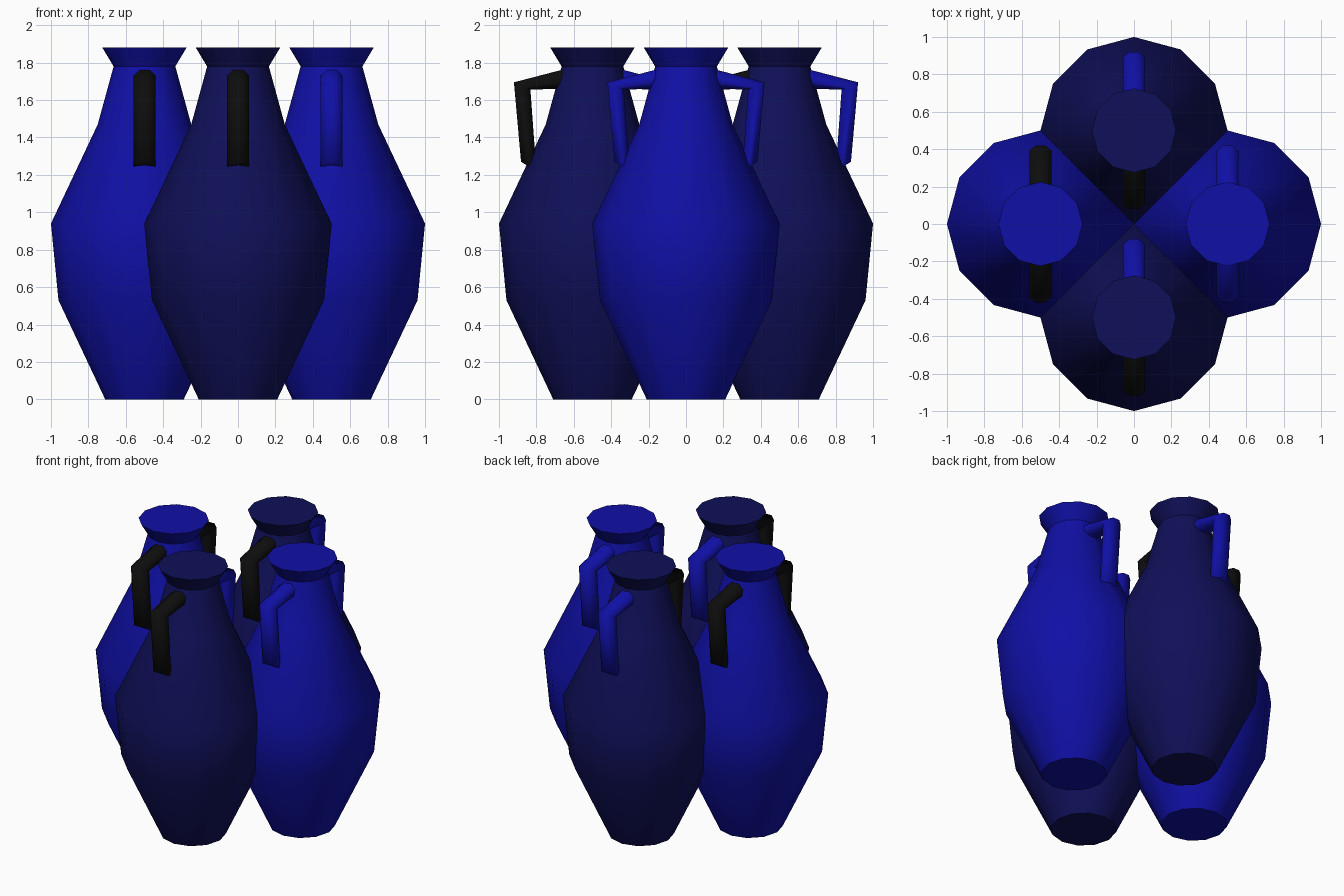
import bpy, bmesh, math
from mathutils import Vector

cube = bpy.data.objects.get("Cube")
if cube:
    bpy.data.objects.remove(cube, do_unlink=True)


def material(name, rgb):
    mat = bpy.data.materials.new(name)
    mat.use_nodes = True
    mat.diffuse_color = (*rgb, 1)
    mat.node_tree.nodes["Principled BSDF"].inputs["Base Color"].default_value = (*rgb, 1)
    return mat


BLUE = material("bright blue", (0.005, 0.005, 0.38))
NAVY = material("dark navy", (0.005, 0.005, 0.1))
BLACK = material("black", (0.004, 0.004, 0.004))


def loft(name, rings, mat, location, smooth_angle):
    """Skin a list of point rings and close both ends."""
    bm = bmesh.new()
    loops = [[bm.verts.new(p) for p in ring] for ring in rings]
    n = len(loops[0])
    for a, b in zip(loops, loops[1:]):
        for i in range(n):
            j = (i + 1) % n
            bm.faces.new((a[i], a[j], b[j], b[i]))
    bm.faces.new(loops[0])
    bm.faces.new(loops[-1])
    bmesh.ops.recalc_face_normals(bm, faces=bm.faces)
    mesh = bpy.data.meshes.new(name)
    bm.to_mesh(mesh)
    bm.free()
    mesh.materials.append(mat)
    obj = bpy.data.objects.new(name, mesh)
    obj.location = location
    bpy.context.collection.objects.link(obj)
    bpy.ops.object.select_all(action='DESELECT')
    obj.select_set(True)
    bpy.context.view_layer.objects.active = obj
    bpy.ops.object.shade_smooth_by_angle(angle=math.radians(smooth_angle))
    return obj


# Jar outline: radius, height
PROFILE = [(0.21, 0), (0.46, 0.53), (0.5, 0.94), (0.25, 1.47), (0.165, 1.78), (0.225, 1.88)]
SIDES = 12


def jar(name, mat, location):
    rings = []
    for r, z in PROFILE:
        angles = [math.tau * i / SIDES for i in range(SIDES)]
        rings.append([(r * math.cos(a), r * math.sin(a), z) for a in angles])
    loft(name, rings, mat, location, 42)


# Handle stations: outer edge and inner edge as distance from jar axis, height
STATIONS = [((0.12, 1.773), (0.12, 1.66)),
            ((0.42, 1.695), (0.332, 1.657)),
            ((0.382, 1.27), (0.30, 1.22))]
HALF_WIDTH = 0.058


def handle(name, mat, location, side):
    flat = math.cos(math.pi / 8)
    rings = []
    for outer, inner in STATIONS:
        outer, inner = Vector(outer), Vector(inner)
        mid, half = (outer + inner) / 2, (outer - inner) / 2
        ring = []
        for i in range(8):
            a = math.tau * (i + 0.5) / 8
            p = mid + half * (math.cos(a) / flat)
            ring.append((HALF_WIDTH * math.sin(a) / flat, side * p.x, p.y))
        rings.append(ring)
    loft(name, rings, mat, location, 65)


# Four overlapping jars: name, position, body, front handle, back handle
JARS = [("front", (0, -0.5, 0), NAVY, BLACK, BLUE),
        ("back", (0, 0.5, 0), NAVY, BLACK, BLUE),
        ("left", (0.5, 0, 0), BLUE, BLUE, BLUE),
        ("right", (-0.5, 0, 0), BLUE, BLACK, BLACK)]

for place, location, body, front, back in JARS:
    jar(place + "_jar", body, location)
    handle(place + "_jar_front_handle", front, location, -1)
    handle(place + "_jar_back_handle", back, location, 1)
